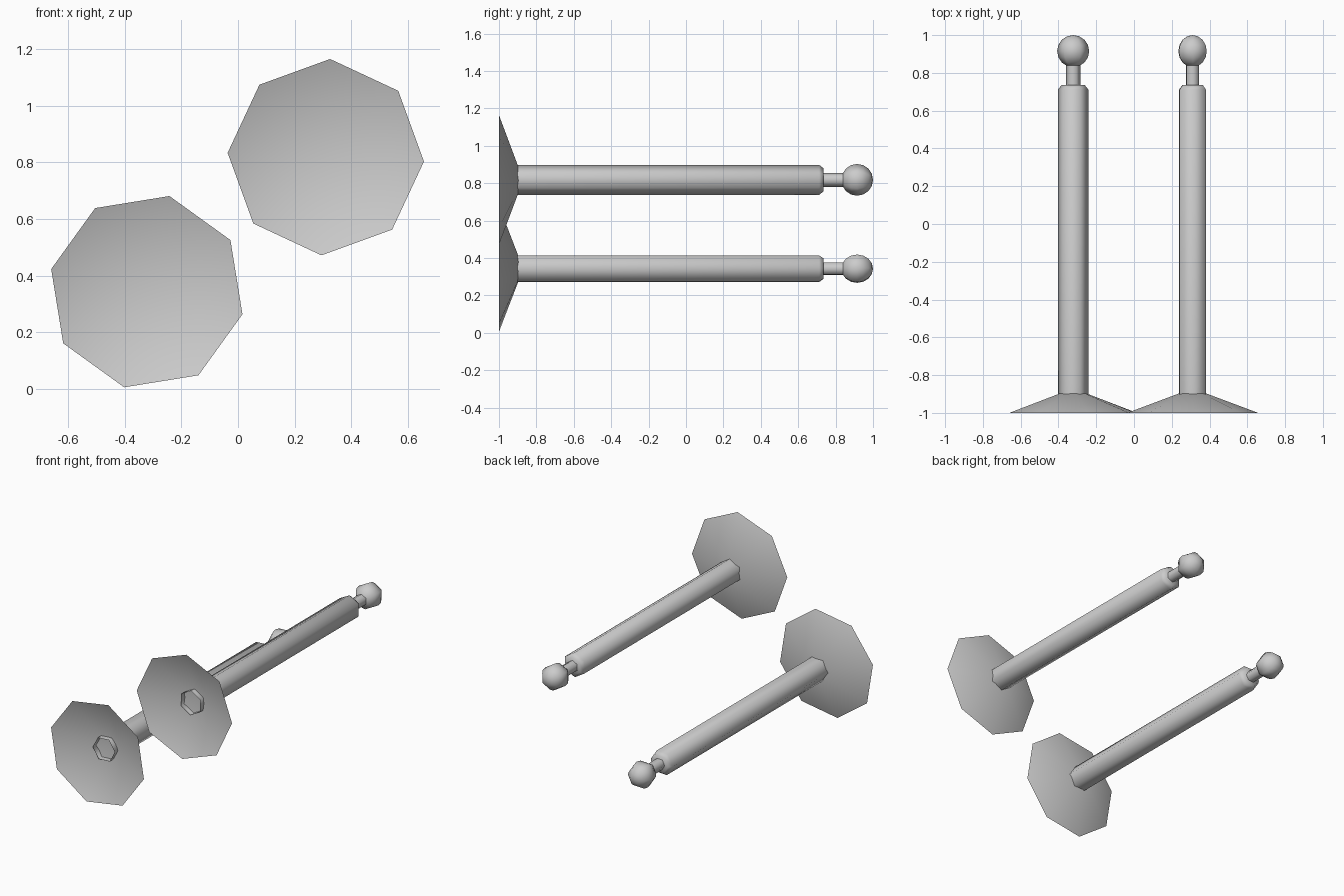
import bpy, math

cube = bpy.data.objects.get("Cube")
if cube:
    bpy.data.objects.remove(cube, do_unlink=True)

grey = bpy.data.materials.new("light_grey")
grey.use_nodes = True
grey.diffuse_color = (0.6, 0.6, 0.6, 1)
grey.node_tree.nodes["Principled BSDF"].inputs["Base Color"].default_value = (0.6, 0.6, 0.6, 1)


def lathe(name, profile, sides, turn, centre):
    """Revolve (radius, y) points around a line along y; zero radius makes a tip."""
    cx, cz = centre
    verts, faces, rings = [], [], []
    for r, y in profile:
        count = sides if r > 0 else 1
        rings.append([len(verts) + i for i in range(count)])
        for i in range(count):
            a = math.radians(turn) + 2 * math.pi * i / sides
            verts.append((cx + r * math.cos(a), y, cz + r * math.sin(a)))
    for low, high in zip(rings, rings[1:]):
        for i in range(sides):
            j = (i + 1) % sides
            quad = [low[j % len(low)], low[i % len(low)],
                    high[i % len(high)], high[j % len(high)]]
            faces.append(list(dict.fromkeys(quad)))
    mesh = bpy.data.meshes.new(name)
    mesh.from_pydata(verts, [], faces)
    mesh.update()
    mesh.materials.append(grey)
    obj = bpy.data.objects.new(name, mesh)
    bpy.context.collection.objects.link(obj)
    bpy.ops.object.select_all(action='DESELECT')
    obj.select_set(True)
    bpy.context.view_layer.objects.active = obj
    bpy.ops.object.shade_smooth_by_angle(angle=math.radians(62))
    return obj


# Ball profile, pole to pole
BALL_R, BALL_Y, STEPS = 0.085, 0.915, 8
ball = [(BALL_R * math.sin(math.pi * k / STEPS) if 0 < k < STEPS else 0,
         BALL_Y - BALL_R * math.cos(math.pi * k / STEPS)) for k in range(STEPS + 1)]

# Two identical rods, each turned differently about its own axis
for side, centre, disc_turn, rod_turn in (("left", (0.31, 0.818), 87.5, 88),
                                          ("right", (-0.322, 0.343), 76.7, 3)):
    # Hollow shallow cone
    lathe(side + "_flared_disc", [(0.347, -1), (0, -0.87)], 8, disc_turn, centre)
    # Shaft, open at the front, with a bevelled back end
    lathe(side + "_shaft", [(0.08, -0.935), (0.08, 0.712), (0.062, 0.735), (0, 0.735)],
          6, rod_turn, centre)
    # Thin neck and ball tip
    lathe(side + "_neck", [(0.038, 0.73), (0.038, 0.86)], 6, rod_turn, centre)
    lathe(side + "_ball", ball, 6, rod_turn, centre)
